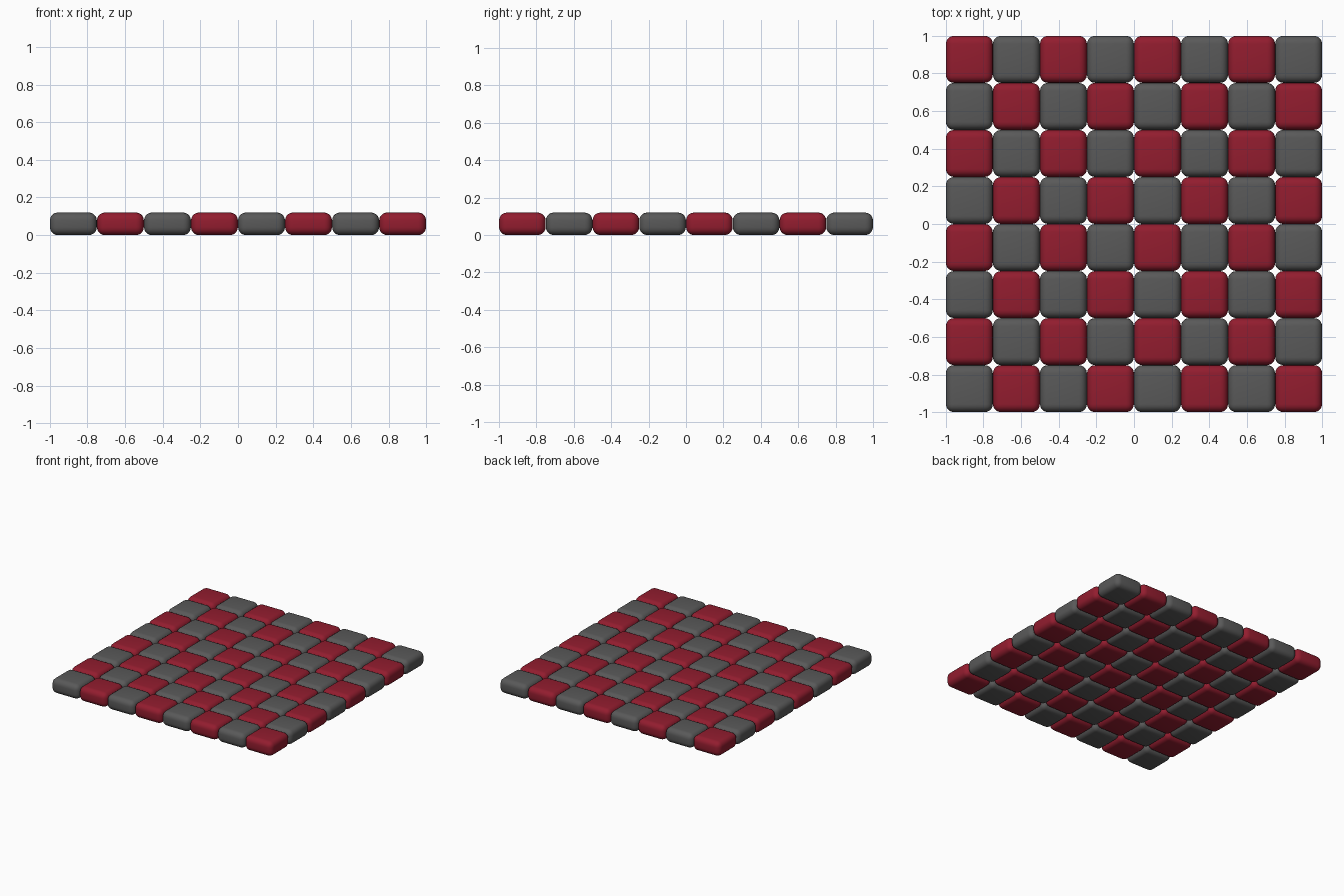
import bpy, bmesh

if "Cube" in bpy.data.objects:
    bpy.data.objects.remove(bpy.data.objects["Cube"])

N = 8            # tiles per side
PITCH = 0.25
SIZE = 0.249     # leaves a hairline slit between tiles
HEIGHT = 0.12
RADIUS = 0.042


def material(name, rgb):
    m = bpy.data.materials.new(name)
    m.diffuse_color = (*rgb, 1)
    m.use_nodes = True
    m.node_tree.nodes["Principled BSDF"].inputs["Base Color"].default_value = m.diffuse_color
    return m


def tile_mesh(name, mat):
    # rounded block standing on z = 0
    bm = bmesh.new()
    bmesh.ops.create_cube(bm, size=1)
    for v in bm.verts:
        v.co = (v.co.x * SIZE, v.co.y * SIZE, (v.co.z + 0.5) * HEIGHT)
    bmesh.ops.bevel(bm, geom=bm.edges[:], offset=RADIUS, segments=5,
                    profile=0.5, affect='EDGES')
    for f in bm.faces:
        f.smooth = True
    mesh = bpy.data.meshes.new(name)
    bm.to_mesh(mesh)
    bm.free()
    mesh.materials.append(mat)
    return mesh


grey = tile_mesh("grey_tile", material("dark_grey", (0.10, 0.10, 0.10)))
red = tile_mesh("red_tile", material("dark_red", (0.29, 0.012, 0.028)))

# checkered grid, grey in the front left corner
for i in range(N):
    for j in range(N):
        mesh = grey if (i + j) % 2 == 0 else red
        tile = bpy.data.objects.new(f"{mesh.name}_{i}_{j}", mesh)
        tile.location = ((i - (N - 1) / 2) * PITCH, (j - (N - 1) / 2) * PITCH, 0)
        bpy.context.collection.objects.link(tile)
